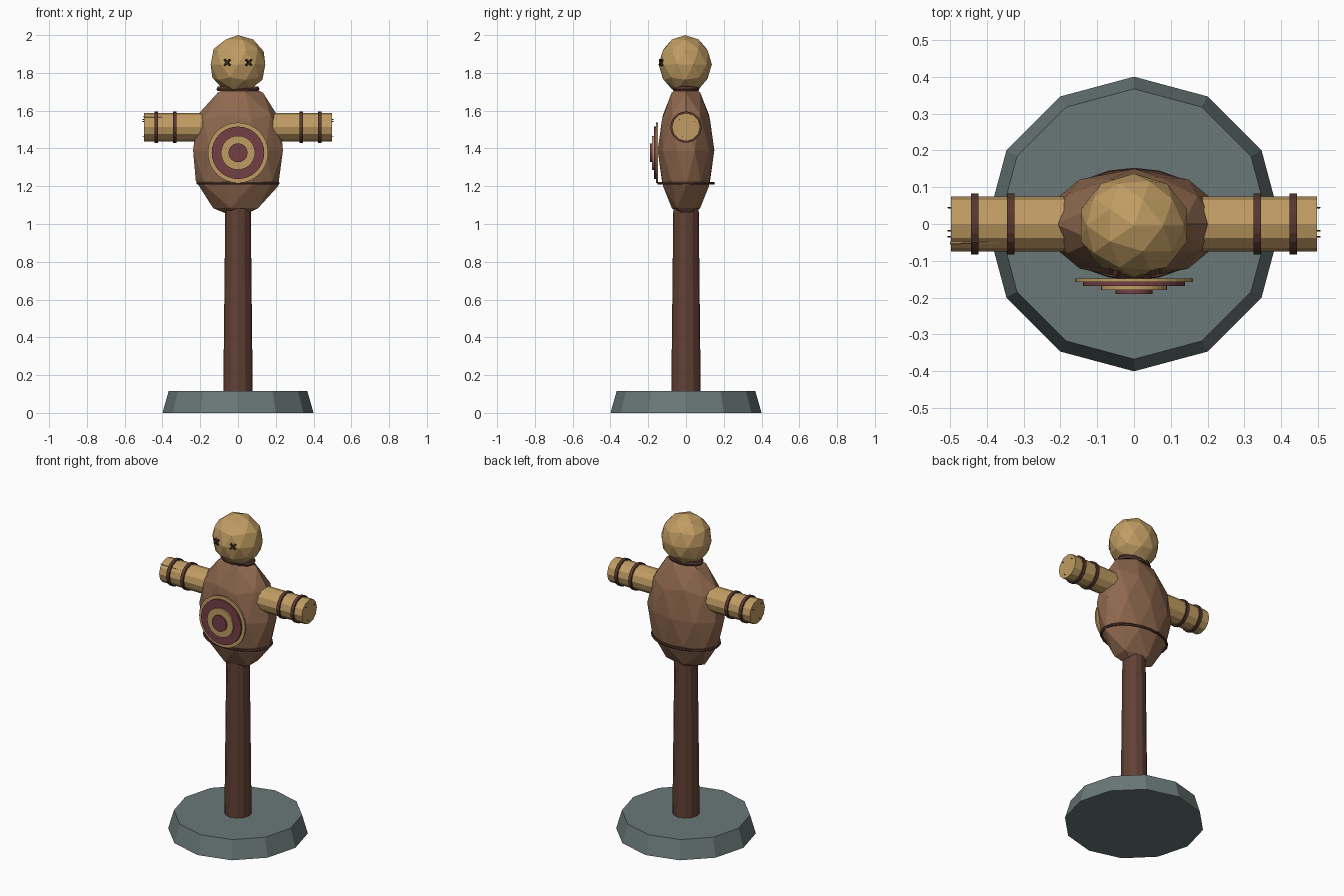
import bpy
from math import pi, cos, sin, radians
from mathutils import Vector

if "Cube" in bpy.data.objects:
    bpy.data.objects.remove(bpy.data.objects["Cube"], do_unlink=True)


def material(name, rgb):
    m = bpy.data.materials.new(name)
    m.use_nodes = True
    m.diffuse_color = (*rgb, 1)
    m.node_tree.nodes["Principled BSDF"].inputs["Base Color"].default_value = (*rgb, 1)
    return m


straw = material("straw", (0.53, 0.335, 0.125))
sack = material("sackcloth", (0.275, 0.14, 0.077))
wood = material("dark wood", (0.12, 0.052, 0.035))
strap = material("strap leather", (0.095, 0.04, 0.029))
thread = material("dark thread", (0.045, 0.022, 0.015))
red = material("target red", (0.175, 0.05, 0.062))
stone = material("grey stone", (0.142, 0.19, 0.187))


def finish(name, mat):
    ob = bpy.context.object
    ob.name = name
    ob.data.materials.append(mat)
    return ob


def tapered(name, mat, start, end, r1, r2=None, sides=12):
    """Cylinder or cone running between two points."""
    a, b = Vector(start), Vector(end)
    bpy.ops.mesh.primitive_cone_add(vertices=sides, radius1=r1,
                                    radius2=r1 if r2 is None else r2,
                                    depth=(b - a).length, location=(a + b) / 2)
    ob = finish(name, mat)
    ob.rotation_euler = (b - a).to_track_quat('Z', 'Y').to_euler()
    return ob


def ball(name, mat, loc, size):
    bpy.ops.mesh.primitive_ico_sphere_add(subdivisions=2, radius=1, location=loc)
    finish(name, mat).scale = size


def hoop(name, mat, z, rx, ry, thick, sides=12):
    bpy.ops.mesh.primitive_torus_add(major_radius=1, minor_radius=thick / rx,
                                     major_segments=sides, minor_segments=6,
                                     location=(0, 0, z))
    finish(name, mat).scale = (rx, ry, rx)


# Stand
tapered("base", stone, (0, 0, 0), (0, 0, 0.115), 0.4, 0.367)
tapered("post", wood, (0, 0, 0.1), (0, 0, 1.2), 0.078, 0.066)

# Stuffed body and head
ball("body", sack, (0, 0, 1.39), (0.25, 0.15, 0.36))
ball("head", straw, (0, -0.004, 1.845), (0.152, 0.141, 0.155))
hoop("waist_belt", strap, 1.215, 0.213, 0.147, 0.008, 20)
hoop("neck_tie", strap, 1.715, 0.1, 0.062, 0.014)

# Arms with straps
arm_z = 1.513
for side, s in (("left", 1), ("right", -1)):
    tapered(side + "_arm", straw, (s * 0.1, 0, arm_z), (s * 0.497, 0, arm_z), 0.075)
    for label, x in (("inner", 0.335), ("outer", 0.433)):
        tapered(f"{side}_{label}_strap", strap, (s * (x - 0.01), 0, arm_z),
                (s * (x + 0.01), 0, arm_z), 0.083, sides=20)
    # Loose straws poking out of the cut end
    for i, angle in enumerate((35, 130, 250)):
        y, dz = 0.052 * cos(radians(angle)), 0.052 * sin(radians(angle))
        tapered(f"{side}_loose_straw_{i + 1}", thread, (s * 0.48, y, arm_z + dz),
                (s * 0.506, y * 1.05, arm_z + dz), 0.003, 0.002, 5)
tapered("arm_straw", straw, (-0.5, -0.052, 1.567), (-0.36, -0.05, 1.563), 0.004, 0.002, 5)

# Stacked target discs on the chest
rings = ((0.16, straw), (0.139, red), (0.09, straw), (0.05, red))
for i, (radius, mat) in enumerate(rings):
    front = -0.158 - i * 0.0105
    tapered(f"target_ring_{i + 1}", mat, (0, front + 0.0105, 1.377),
            (0, front, 1.377), radius, sides=32)

# Cross-stitched eyes
for side, s in (("left", 1), ("right", -1)):
    for i, tilt in enumerate((pi / 4, -pi / 4)):
        bpy.ops.mesh.primitive_cube_add(size=1, location=(s * 0.057, -0.13, 1.855))
        ob = finish(f"{side}_eye_stitch_{i + 1}", thread)
        ob.scale = (0.044, 0.018, 0.01)
        ob.rotation_euler = (0, tilt, s * 0.3)
